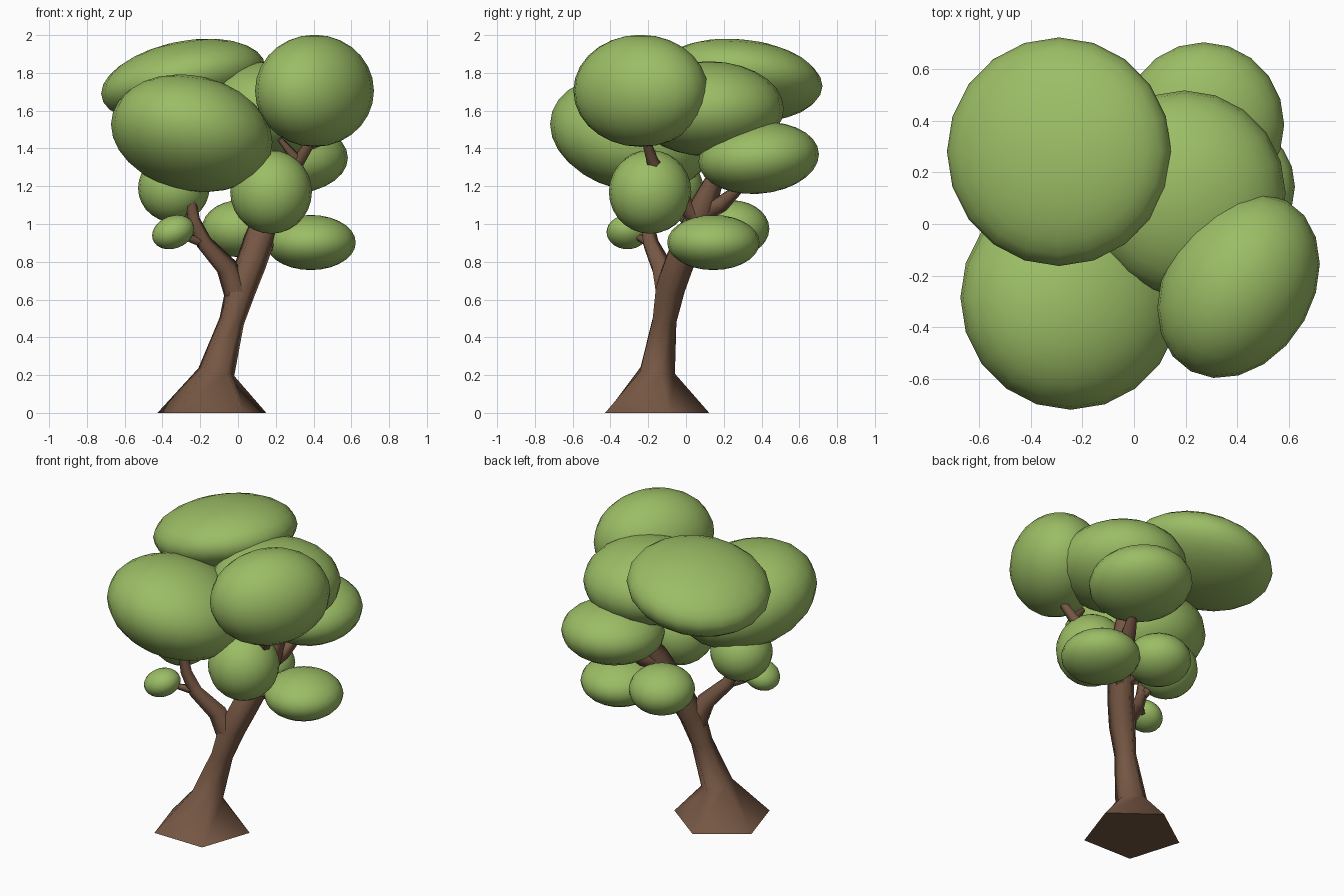
import bpy, bmesh, math
from mathutils import Vector, Matrix

if "Cube" in bpy.data.objects:
    bpy.data.objects.remove(bpy.data.objects["Cube"])


def material(name, rgb):
    m = bpy.data.materials.new(name)
    m.diffuse_color = (*rgb, 1)
    m.use_nodes = True
    m.node_tree.nodes["Principled BSDF"].inputs["Base Color"].default_value = m.diffuse_color
    return m


GREEN = material("leaf green", (0.33, 0.51, 0.13))
BROWN = material("bark brown", (0.18, 0.095, 0.057))


def finish(name, bm, mat, angle):
    bmesh.ops.recalc_face_normals(bm, faces=bm.faces)
    me = bpy.data.meshes.new(name)
    bm.to_mesh(me)
    bm.free()
    me.materials.append(mat)
    ob = bpy.data.objects.new(name, me)
    bpy.context.collection.objects.link(ob)
    bpy.ops.object.select_all(action='DESELECT')
    ob.select_set(True)
    bpy.context.view_layer.objects.active = ob
    bpy.ops.object.shade_smooth_by_angle(angle=math.radians(angle))
    return ob


def leaf_clump(name, c, r, xy=0, xz=0, yz=0):
    """Ellipsoid with half extents r, leaning by the given shape products."""
    a = r[0]
    b, d = xy / a, xz / a
    e = math.sqrt(r[1] ** 2 - b * b)
    f = (yz - b * d) / e
    g = math.sqrt(r[2] ** 2 - d * d - f * f)
    m = Matrix(((a, 0, 0, c[0]), (b, e, 0, c[1]), (d, f, g, c[2]), (0, 0, 0, 1)))
    bm = bmesh.new()
    bmesh.ops.create_uvsphere(bm, u_segments=20, v_segments=14, radius=1.006, matrix=m)
    finish(name, bm, GREEN, 60)


def limb(name, pts, sides=5, start=-55):
    """Tapered tube through (x, y, z, radius) points."""
    bm = bmesh.new()
    P = [Vector(p[:3]) for p in pts]
    rings = []
    for i, p in enumerate(P):
        t = (P[min(i + 1, len(P) - 1)] - P[max(i - 1, 0)]).normalized()
        if i == 0 and p.z == 0:
            t = Vector((0, 0, 1))
        q = Vector((0, 0, 1)).rotation_difference(t)
        ring = []
        for k in range(sides):
            an = math.radians(start + 360 * k / sides)
            ring.append(bm.verts.new(p + q @ Vector((math.cos(an), math.sin(an), 0)) * pts[i][3]))
        rings.append(ring)
    for lo, hi in zip(rings, rings[1:]):
        for k in range(sides):
            j = (k + 1) % sides
            bm.faces.new((lo[k], lo[j], hi[j], hi[k]))
    bm.faces.new(rings[0][::-1])
    bm.faces.new(rings[-1])
    finish(name, bm, BROWN, 75)


# Trunk with flared root, running into the main right-hand branch
limb("trunk", [(-.14, -.18, 0, .303), (-.115, -.16, .22, .102), (-.033, -.12, .49, .07),
               (.015, -.09, .66, .085), (.07, -.04, .80, .085), (.125, .03, .96, .085),
               (.165, .09, 1.10, .078), (.2, .15, 1.25, .05), (.21, .15, 1.5, .03)])
# Left branch
limb("left_branch", [(-.005, -.10, .62, .07), (-.06, -.13, .77, .06), (-.18, -.19, .90, .045),
                     (-.235, -.21, 1.02, .036), (-.265, -.22, 1.20, .028), (-.26, -.25, 1.4, .02)])
# Smaller branches reaching into each leaf clump
limb("front_right_branch", [(.16, .05, 1.03, .05), (.24, -.08, 1.2, .04),
                            (.32, -.18, 1.33, .035), (.43, -.23, 1.5, .02)])
limb("front_right_twig", [(.32, -.18, 1.33, .03), (.22, -.22, 1.45, .015)])
limb("back_right_branch", [(.14, .06, 1.05, .06), (.2, .19, 1.11, .045), (.27, .34, 1.24, .015)])
limb("lower_right_branch", [(.10, 0, .86, .05), (.2, .06, .91, .03), (.36, .14, .93, .015)])
limb("lower_back_branch", [(.10, .02, .88, .05), (.06, .11, .93, .03), (.01, .22, .97, .015)])
limb("small_left_twig", [(-.17, -.18, .90, .035), (-.25, -.23, .92, .022), (-.34, -.3, .955, .012)])
limb("left_back_twig", [(-.23, -.21, 1.0, .03), (-.33, -.12, 1.15, .015)])
limb("center_twig", [(.14, .03, 1.0, .04), (.17, -.15, 1.15, .015)])
limb("top_left_branch", [(.19, .13, 1.2, .045), (.05, .2, 1.45, .03), (-.15, .25, 1.7, .015)])

# Leaf clumps
leaf_clump("leaves_top_back", (-.29, .28, 1.76), (.432, .44, .22), xz=.03, yz=-.013)
leaf_clump("leaves_front_left", (-.245, -.285, 1.48), (.425, .432, .31), xz=-.02, yz=-.021)
leaf_clump("leaves_front_right", (.405, -.24, 1.705), (.313, .355, .295), xy=.0266)
leaf_clump("leaves_middle", (.195, .12, 1.61), (.39, .395, .25))
leaf_clump("leaves_back_right", (.27, .385, 1.35), (.31, .317, .19), yz=.006)
leaf_clump("leaves_lower_right", (.385, .145, .902), (.237, .243, .145))
leaf_clump("leaves_center", (.175, -.19, 1.17), (.215, .217, .22))
leaf_clump("leaves_left", (-.34, -.10, 1.19), (.188, .19, .18))
leaf_clump("leaves_small_left", (-.343, -.31, .957), (.111, .11, .09), xz=.002)
leaf_clump("leaves_lower_back", (.01, .24, .975), (.2, .2, .15))
